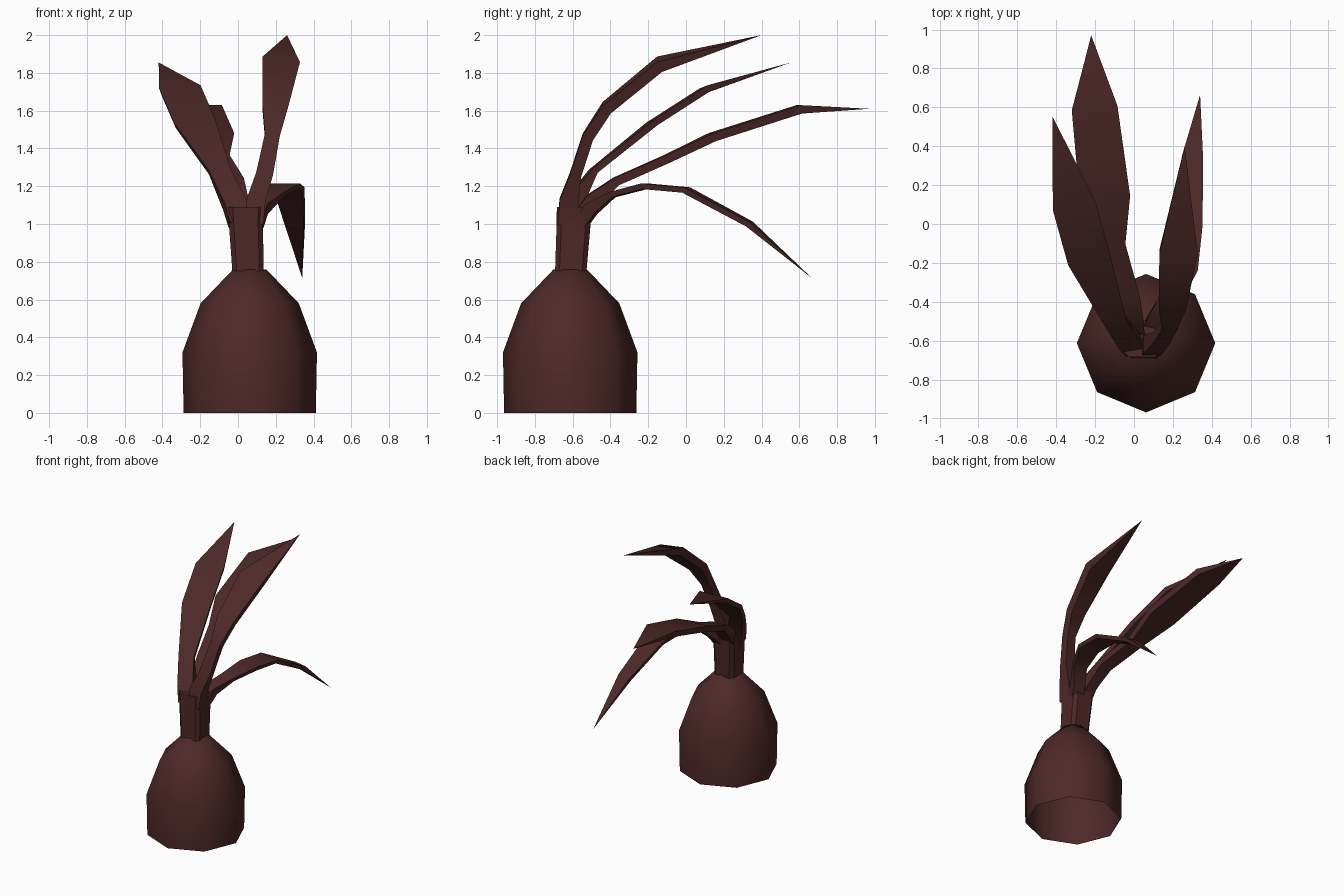
import bpy, bmesh, math
from mathutils import Vector

cube = bpy.data.objects.get("Cube")
if cube:
    bpy.data.objects.remove(cube)

mat = bpy.data.materials.new("dark maroon")
mat.use_nodes = True
color = (0.075, 0.021, 0.021, 1)
mat.diffuse_color = color
bsdf = mat.node_tree.nodes["Principled BSDF"]
bsdf.inputs["Base Color"].default_value = color
bsdf.inputs["Roughness"].default_value = 0.8


def loft(name, rings, tip=None, cap_start=True, cap_end=False, angle=40):
    """Skin a list of point rings, optionally closing the end to a tip."""
    bm = bmesh.new()
    loops = [[bm.verts.new(p) for p in ring] for ring in rings]
    n = len(loops[0])
    for a, b in zip(loops, loops[1:]):
        for i in range(n):
            j = (i + 1) % n
            bm.faces.new((a[i], a[j], b[j], b[i]))
    if tip is not None:
        t = bm.verts.new(tip)
        for i in range(n):
            bm.faces.new((loops[-1][i], loops[-1][(i + 1) % n], t))
    if cap_start:
        bm.faces.new(loops[0][::-1])
    if cap_end:
        bm.faces.new(loops[-1])
    bmesh.ops.recalc_face_normals(bm, faces=bm.faces[:])
    mesh = bpy.data.meshes.new(name)
    bm.to_mesh(mesh)
    bm.free()
    mesh.materials.append(mat)
    obj = bpy.data.objects.new(name, mesh)
    bpy.context.collection.objects.link(obj)
    bpy.ops.object.select_all(action='DESELECT')
    obj.select_set(True)
    bpy.context.view_layer.objects.active = obj
    bpy.ops.object.shade_smooth_by_angle(angle=math.radians(angle))
    return obj


# Eight-sided bulb, open underneath
def octagon(r, z):
    return [(0.062 + r * math.cos(i * math.pi / 4),
             -0.613 + r * math.sin(i * math.pi / 4), z) for i in range(8)]


loft("bulb", [octagon(r, z) for r, z in
              ((0.35, 0), (0.356, 0.32), (0.26, 0.58), (0.088, 0.76))],
     cap_start=False, cap_end=True, angle=60)


# Square stem with chamfered corners
def stem_ring(x, y, z, h):
    c = h * 0.72
    corners = ((h, c), (c, h), (-c, h), (-h, c),
               (-h, -c), (-c, -h), (c, -h), (h, -c))
    return [(x + a, y + b, z) for a, b in corners]


loft("stem", [stem_ring(0.053, -0.61, 0.75, 0.083),
              stem_ring(0.042, -0.595, 1.0, 0.09),
              stem_ring(0.04, -0.59, 1.09, 0.094)], cap_end=True)


# Leaf blades: centre x, y, z and half width at each station, then the tip
def leaf(name, side, stations, tip, base_thick, thick):
    side = Vector(side).normalized()
    pts = [Vector(s[:3]) for s in stations] + [Vector(tip)]
    rings = []
    for i, s in enumerate(stations):
        tangent = (pts[i + 1] - pts[max(i - 1, 0)]).normalized()
        normal = side.cross(tangent).normalized()
        t = (base_thick if i < 2 else thick) / 2
        w = side * s[3]
        p = pts[i]
        rings.append([p - w + normal * t, p + w + normal * t,
                      p + w * 0.9 - normal * t, p - w * 0.9 - normal * t])
    loft(name, rings, tip=tip)


leaf("tall_leaf", (1, 0, -0.15),
     [(0.085, -0.63, 1.0, 0.05), (0.095, -0.62, 1.12, 0.05),
      (0.14, -0.585, 1.26, 0.045), (0.18, -0.52, 1.46, 0.04),
      (0.195, -0.42, 1.615, 0.07), (0.225, -0.14, 1.845, 0.1)],
     (0.26, 0.4, 2.0), 0.1, 0.06)

leaf("side_leaf", (1, 0.2, 0.08),
     [(0.01, -0.63, 1.0, 0.06), (-0.02, -0.6, 1.1, 0.06),
      (-0.1, -0.49, 1.28, 0.06), (-0.23, -0.18, 1.53, 0.112),
      (-0.308, 0.1, 1.71, 0.112)],
     (-0.42, 0.555, 1.855), 0.09, 0.035)

leaf("long_back_leaf", (1, 0.1, 0),
     [(0.0, -0.56, 1.04, 0.05), (0.0, -0.5, 1.12, 0.05),
      (-0.03, -0.37, 1.225, 0.06), (-0.11, -0.1, 1.345, 0.065),
      (-0.15, 0.14, 1.46, 0.13), (-0.203, 0.6, 1.607, 0.118)],
     (-0.22, 0.97, 1.61), 0.08, 0.045)

leaf("drooping_leaf", (1, -0.2, 0),
     [(0.085, -0.56, 1.0, 0.05), (0.11, -0.5, 1.08, 0.05),
      (0.185, -0.39, 1.155, 0.06), (0.245, -0.22, 1.2, 0.085),
      (0.268, 0.0, 1.18, 0.085), (0.3, 0.335, 1.0, 0.055)],
     (0.34, 0.665, 0.715), 0.07, 0.03)
